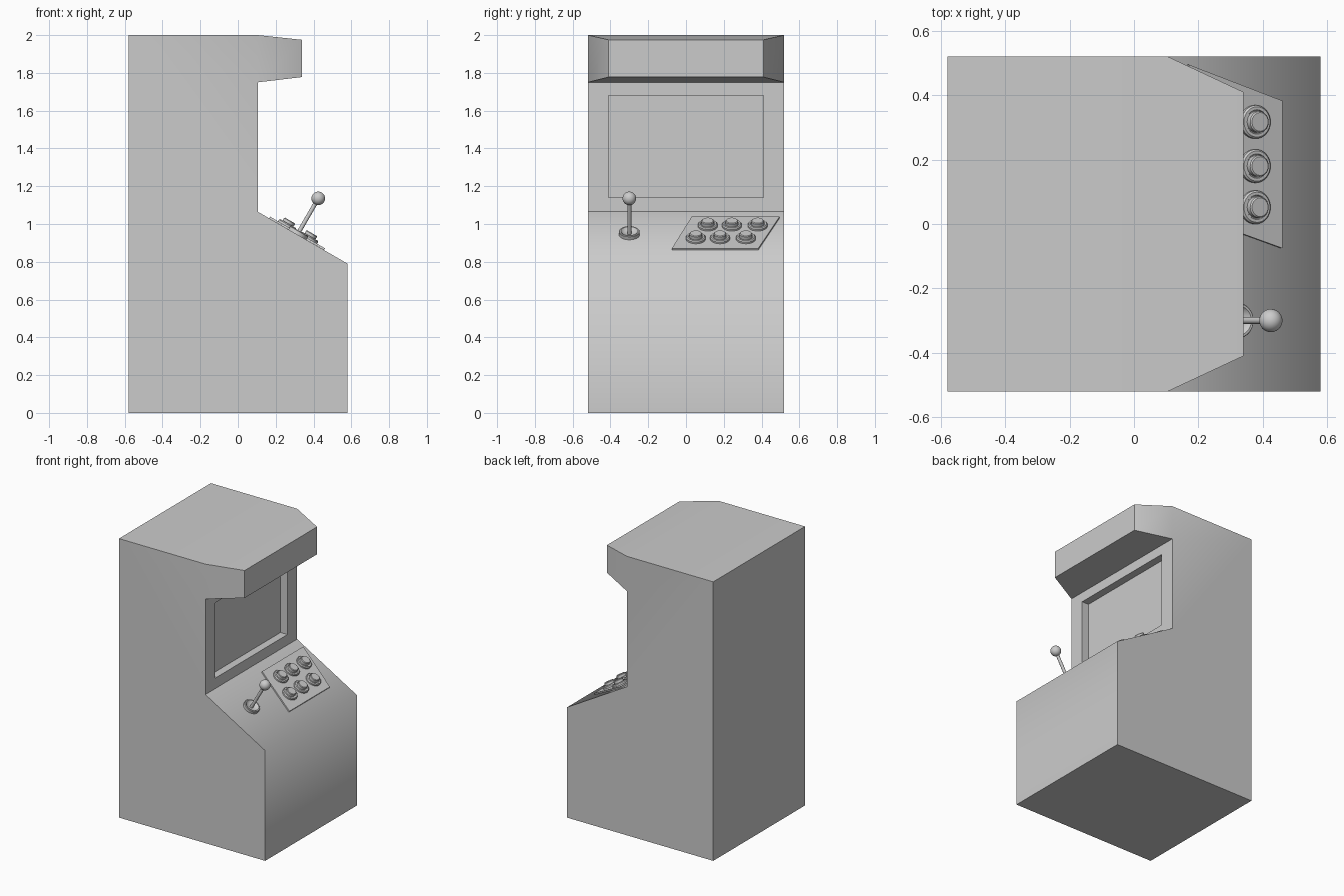
import bpy, bmesh
from math import radians, tau
from mathutils import Matrix, Vector

if "Cube" in bpy.data.objects:
    bpy.data.objects.remove(bpy.data.objects["Cube"])

# Local frame of the sloping deck: X runs down the slope, Y across, Z outward
DECK = Matrix.Translation((0.105, 0, 1.065)) @ Matrix.Rotation(radians(30), 4, 'Y')


def finish(bm, name, matrix=Matrix(), angle=35):
    bmesh.ops.recalc_face_normals(bm, faces=bm.faces)
    bm.normal_update()
    for f in bm.faces:
        f.smooth = True
    for e in bm.edges:
        a = e.calc_face_angle_signed(0)
        e.smooth = abs(a) < radians(angle)
    mesh = bpy.data.meshes.new(name)
    bm.to_mesh(mesh)
    bm.free()
    ob = bpy.data.objects.new(name, mesh)
    ob.matrix_world = matrix
    bpy.context.collection.objects.link(ob)
    return ob


def prism(points, offset):
    bm = bmesh.new()
    face = bm.faces.new([bm.verts.new(p) for p in points])
    ext = bmesh.ops.extrude_face_region(bm, geom=[face], use_keep_orig=True)
    verts = [g for g in ext['geom'] if isinstance(g, bmesh.types.BMVert)]
    bmesh.ops.translate(bm, verts=verts, vec=offset)
    bmesh.ops.recalc_face_normals(bm, faces=bm.faces)
    return bm


def lathe(name, profile, u, y, steps=32):
    bm = bmesh.new()
    verts = [bm.verts.new((r, 0, h)) for r, h in profile]
    edges = [bm.edges.new(p) for p in zip(verts, verts[1:])]
    bmesh.ops.spin(bm, geom=verts + edges, cent=(0, 0, 0), axis=(0, 0, 1),
                   angle=tau, steps=steps)
    bmesh.ops.remove_doubles(bm, verts=bm.verts, dist=1e-5)
    return finish(bm, name, DECK @ Matrix.Translation((u, y, 0)))


def extrude_front(bm, zmid, move):
    face = next(f for f in bm.faces if all(abs(v.co.x - 0.105) < 1e-4 for v in f.verts)
                and abs(f.calc_center_median().z - zmid) < 0.02)
    new = bmesh.ops.extrude_discrete_faces(bm, faces=[face])['faces'][0]
    for v in new.verts:
        v.co = move(v.co)
    return new


# Cabinet shell from its side profile
side = [(-0.58, 0), (0.58, 0), (0.58, 0.79), (0.105, 1.065),
        (0.105, 1.75), (0.105, 2), (-0.58, 2)]
body = prism([(x, -0.52, z) for x, z in side], (0, 1.04, 0))

# Tapered overhanging header
extrude_front(body, 1.875, lambda c: Vector(
    (0.34, c.y * 0.41 / 0.52, 1.975 if c.z > 1.9 else 1.778)))

# Screen surround, then recessed screen
surround = extrude_front(body, 1.4075, lambda c: Vector(
    (0.105, c.y * 0.41 / 0.52, 1.68 if c.z > 1.4 else 1.14)))
screen = bmesh.ops.extrude_discrete_faces(body, faces=[surround])['faces'][0]
bmesh.ops.translate(body, verts=screen.verts, vec=(-0.055, 0, 0))

cabinet = finish(body, "cabinet", angle=62)
# Keep the crease between deck and screen wall crisp
for e in cabinet.data.edges:
    ends = [cabinet.data.vertices[i].co for i in e.vertices]
    if all(abs(c.z - 1.065) < 1e-4 for c in ends):
        e.use_edge_sharp = True

# Slanted button plate
plate = prism([(0.07, 0.03, 0), (0.07, 0.495, 0), (0.405, 0.383, 0), (0.405, -0.075, 0)],
              (0, 0, 0.01))
finish(plate, "button_plate", DECK)

# Two rows of three buttons: collar and cap
button = [(0.052, 0.005), (0.052, 0.02), (0.047, 0.026), (0.038, 0.026), (0.036, 0.022),
          (0.033, 0.022), (0.033, 0.041), (0.029, 0.045), (0, 0.045)]
for row, u, ys in (("upper", 0.17, (0.115, 0.243, 0.379)),
                   ("lower", 0.305, (0.052, 0.18, 0.317))):
    for i, y in enumerate(ys):
        lathe(f"{row}_button_{i + 1}", button, u, y)

# Joystick: dished collar, shaft and ball
JU, JY = 0.242, -0.3
lathe("joystick_collar", [(0.055, -0.005), (0.055, 0.018), (0.052, 0.022), (0.045, 0.022),
                          (0.042, 0.018), (0.03, 0.008), (0, 0.004)], JU, JY)
lathe("joystick_shaft", [(0.011, 0), (0.011, 0.2), (0, 0.2)], JU, JY, 16)
ball = bmesh.new()
bmesh.ops.create_uvsphere(ball, u_segments=32, v_segments=16, radius=0.036)
finish(ball, "joystick_ball", DECK @ Matrix.Translation((JU, JY, 0.221)))
